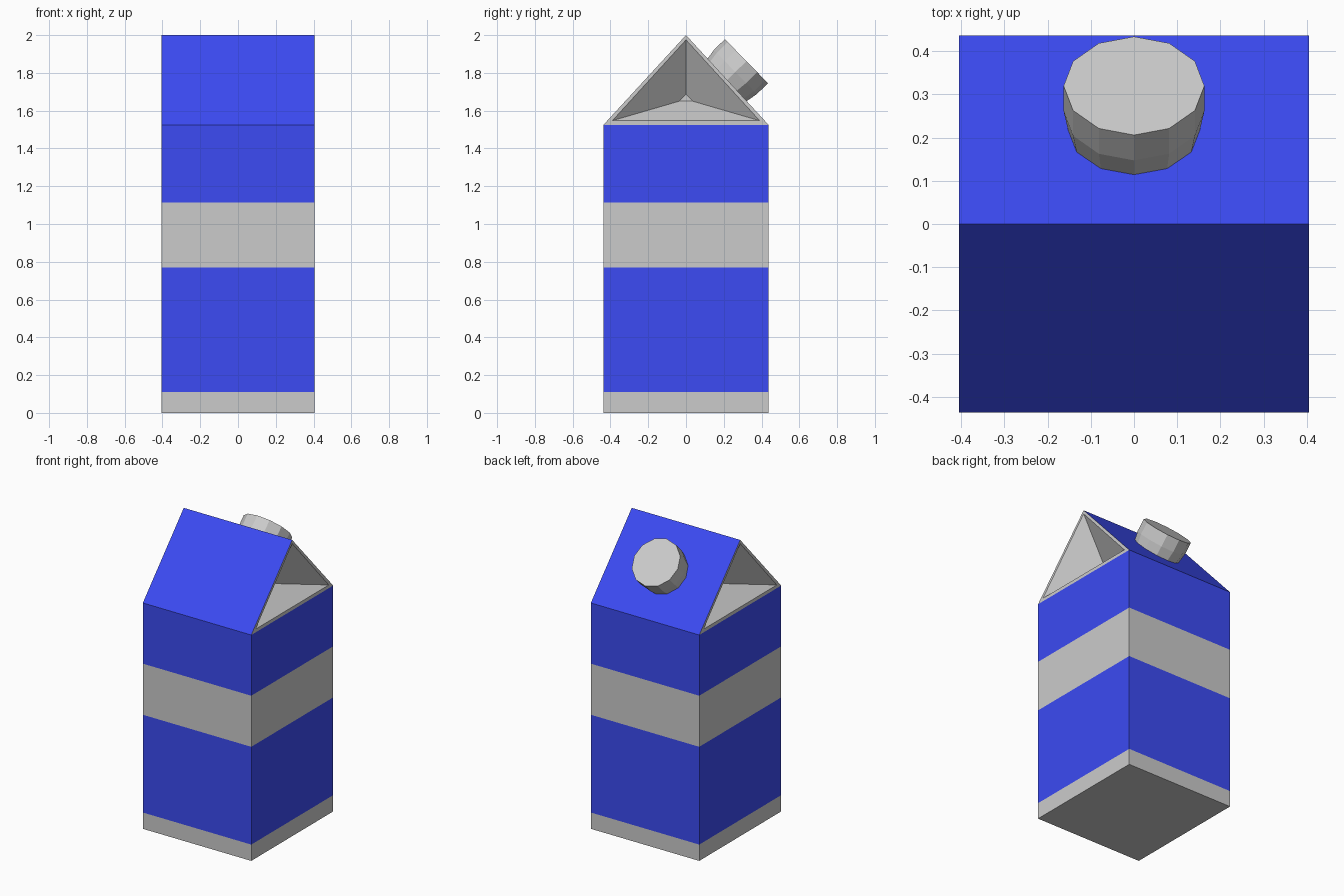
import bpy
import math
from mathutils import Matrix, Vector

if "Cube" in bpy.data.objects:
    bpy.data.objects.remove(bpy.data.objects["Cube"])

W, D = 0.405, 0.437          # half width (x), half depth (y)
EAVE, RIDGE = 1.525, 2.0

blue = bpy.data.materials.new("blue_card")
blue.diffuse_color = (0.045, 0.07, 0.9, 1)
blue.use_nodes = True
blue.node_tree.nodes["Principled BSDF"].inputs["Base Color"].default_value = blue.diffuse_color


def make(name, verts, faces, mat=None):
    mesh = bpy.data.meshes.new(name)
    mesh.from_pydata(verts, [], faces)
    mesh.update()
    obj = bpy.data.objects.new(name, mesh)
    bpy.context.collection.objects.link(obj)
    if mat:
        mesh.materials.append(mat)
    return obj


def bridge(rings, n):
    """Quads joining consecutive rings of n vertices."""
    return [(r * n + i, r * n + (i + 1) % n, (r + 1) * n + (i + 1) % n, (r + 1) * n + i)
            for r in range(rings - 1) for i in range(n)]


# Carton walls, stacked as coloured bands
bands = [("base_band", 0, 0.11, None), ("lower_panel", 0.11, 0.77, blue),
         ("middle_band", 0.77, 1.115, None), ("upper_panel", 1.115, EAVE, blue)]
for name, z0, z1, mat in bands:
    verts = [(x, y, z) for z in (z0, z1)
             for x, y in ((-W, -D), (W, -D), (W, D), (-W, D))]
    faces = bridge(2, 4)
    if z0 == 0:
        faces.append((3, 2, 1, 0))
    make(name, verts, faces, mat)

# Sloping roof
make("roof", [(-W, -D, EAVE), (W, -D, EAVE), (W, 0, RIDGE),
              (-W, 0, RIDGE), (W, D, EAVE), (-W, D, EAVE)],
     [(0, 1, 2, 3), (3, 2, 4, 5)], blue)

# Folded-in gable ends: outer rim, inset rim, sunken centre
rings = [(W, D, EAVE, RIDGE), (W, 0.39, 1.547, 1.975), (W - 0.155, 0.036, 1.65, 1.686)]
verts = [p for x, h, z0, z1 in rings for p in ((x, -h, z0), (x, h, z0), (x, 0, z1))]
gable = make("gable_ends", verts, bridge(3, 3) + [(6, 7, 8)])
gable.modifiers.new("mirror", 'MIRROR').use_axis[0] = True

# Twelve-sided screw cap with a tapered neck, square to the back slope
SIDES = 12
profile = [(0.149, -0.165), (0.163, -0.082), (0.163, 0)]
axis = Vector((0, 0.715, 0.70)).normalized()
tilt = Matrix.Translation((0, 0.32, 1.862)) @ Matrix.Rotation(
    -math.atan2(axis.y, axis.z), 4, 'X')
verts = [tilt @ Vector((r * math.sin(-a), r * math.cos(a), h)) for r, h in profile
         for a in (2 * math.pi * i / SIDES for i in range(SIDES))]
make("screw_cap", verts, bridge(3, SIDES) + [
    tuple(range(2 * SIDES, 3 * SIDES)), tuple(reversed(range(SIDES)))])
